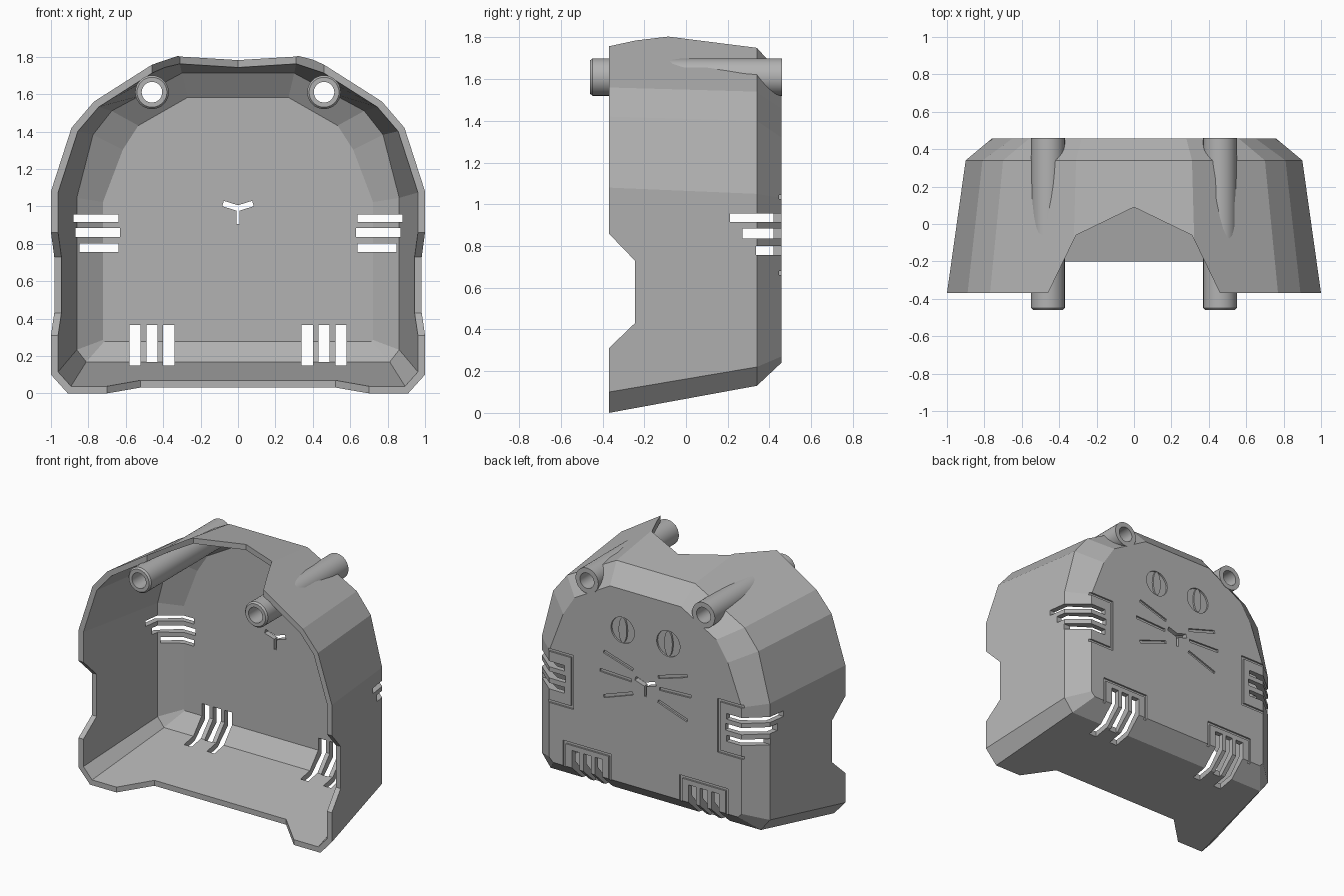
import bpy, bmesh, math
from mathutils import Vector

if "Cube" in bpy.data.objects:
    bpy.data.objects.remove(bpy.data.objects["Cube"], do_unlink=True)

grey = bpy.data.materials.new("warm_grey_plastic")
grey.use_nodes = True
COLOUR = (0.45, 0.45, 0.45, 1)
grey.diffuse_color = COLOUR
grey.node_tree.nodes["Principled BSDF"].inputs["Base Color"].default_value = COLOUR


def finish(name, bm):
    bmesh.ops.recalc_face_normals(bm, faces=bm.faces[:])
    mesh = bpy.data.meshes.new(name)
    bm.to_mesh(mesh)
    bm.free()
    mesh.materials.append(grey)
    obj = bpy.data.objects.new(name, mesh)
    bpy.context.collection.objects.link(obj)
    return obj


def prism(name, points, axis, lo, hi):
    """Convex outline extruded along an axis (0=x, 1=y, 2=z)."""
    bm = bmesh.new()
    for depth in (lo, hi):
        for p in points:
            co = list(p)
            co.insert(axis, depth)
            bm.verts.new(co)
    bmesh.ops.convex_hull(bm, input=bm.verts[:])
    bmesh.ops.dissolve_limit(bm, angle_limit=0.001, verts=bm.verts[:], edges=bm.edges[:])
    return finish(name, bm)


def rect(a0, a1, b0, b1):
    return [(a0, b0), (a1, b0), (a1, b1), (a0, b1)]


def bar(a, b, width):
    a, b = Vector(a), Vector(b)
    n = (b - a).orthogonal().normalized() * width / 2
    return [tuple(a + n), tuple(b + n), tuple(b - n), tuple(a - n)]


def disc(cx, cz, r, n=32):
    return [(cx + r * math.cos(i * math.tau / n), cz + r * math.sin(i * math.tau / n))
            for i in range(n)]


def flip(points):
    return [(-x, z) for x, z in points]


# Shell: three outer half outlines (x, z), mirrored and inset for the inner skin
FRONT = [(.91, 0), (1, .10), (1, 1.08), (.89, 1.42), (.77, 1.56), (.33, 1.84)]
MIDDLE = [(.83, .13), (.90, .22), (.90, 1.05), (.81, 1.40), (.70, 1.54), (.31, 1.75)]
BACK = [(.73, .24), (.76, .27), (.76, 1.03), (.65, 1.32), (.56, 1.46), (.28, 1.62)]
BACK_Y = 0.457
WALL = 0.038


def inset(ring, d):
    out = []
    for i, p in enumerate(ring):
        p, a, b = Vector(p), Vector(ring[i - 1]), Vector(ring[(i + 1) % len(ring)])
        u, v = (p - a).normalized(), (b - p).normalized()
        n1, n2 = Vector((-u.y, u.x)), Vector((-v.y, v.x))
        out.append(p + (n1 + n2) * d / (1 + n1.dot(n2)))
    return out


bm = bmesh.new()
rings = []
for half, y, d in ((BACK, BACK_Y, 0), (MIDDLE, .34, 0), (FRONT, -.37, 0),
                   (FRONT, -.37, WALL), (MIDDLE, .325, WALL), (BACK, .42, WALL)):
    ring = half + flip(half)[::-1]
    ring = inset(ring, d) if d else ring
    rings.append([bm.verts.new((x, y, z)) for x, z in ring])
for r1, r2 in zip(rings, rings[1:]):
    for i in range(len(r1)):
        bm.faces.new((r1[i - 1], r1[i], r2[i], r2[i - 1]))
bm.faces.new(rings[0])
bm.faces.new(rings[-1])
shell = finish("shell", bm)

cutters = []


def cut(points, axis, lo, hi, both=False):
    cutters.append(prism("cutter", points, axis, lo, hi))
    if both:
        cutters.append(prism("cutter", flip(points), axis, lo, hi))


# Rim notches: top, both sides, bottom
cut([(-.523, -.5), (-.31, -.06), (0, .09), (.31, -.06), (.523, -.5)], 2, 1.3, 2)
cut([(-.5, .185), (-.245, .43), (-.245, .73), (-.5, .995)], 0, -1.2, 1.2)
cut([(-.838, -.5), (-.52, -.2), (.52, -.2), (.838, -.5)], 2, -.1, .4)

# Paw slits through the side corners and the floor edge
for x0, z0, z1, y0 in ((.64, .915, .955, .21), (.63, .835, .883, .27), (.64, .757, .80, .335)):
    cut(rect(x0, 1.1, z0, z1), 1, y0, .6, True)
for x0, y0 in ((.34, .22), (.43, .32), (.52, .22)):
    cut(rect(x0, x0 + .06, -.1, .365), 1, y0, .6, True)

# Shallow grooves on the back: paw frames and whiskers
GROOVE = BACK_Y - 0.012
for box in ((.57, .59, .66, 1.045), (.59, 1, 1.025, 1.045), (.59, 1, .66, .68),
            (.27, .29, .1, .42), (.63, .65, .1, .42), (.29, .63, .40, .42)):
    cut(rect(*box), 1, GROOVE, .6, True)
for a, b in (((.10, 1.07), (.33, 1.14)), ((.11, .99), (.36, 1.0)), ((.10, .90), (.33, .82))):
    cut(bar(a, b, .022), 1, GROOVE, .6, True)

# Eyes, nose and the bore openings for the posts
cut(disc(.18, 1.33, .092), 1, GROOVE, .6, True)
cut(bar((0, .99), (.08, 1.015), .03), 1, .3, .6, True)
cut(bar((0, 1.0), (0, .905), .018), 1, .3, .6)
cut(disc(.46, 1.61, .072), 1, -.42, .6, True)

bpy.context.view_layer.objects.active = shell
for c in cutters:
    mod = shell.modifiers.new("cut", "BOOLEAN")
    mod.operation, mod.solver, mod.object = "DIFFERENCE", "EXACT", c
    bpy.ops.object.modifier_apply(modifier=mod.name)
    bpy.data.objects.remove(c, do_unlink=True)

# Hollow posts and slit pupils
TUBE = [(.055, -.46), (.080, -.46), (.090, -.448), (.090, .46), (.055, .46)]
for side, sx in (("left", 1), ("right", -1)):
    bm = bmesh.new()
    loops = [[bm.verts.new((x, y, z)) for x, z in disc(sx * .46, 1.61, r)] for r, y in TUBE]
    for k in range(len(loops)):
        p, q = loops[k - 1], loops[k]
        for i in range(len(p)):
            bm.faces.new((p[i - 1], p[i], q[i], q[i - 1]))
    post = finish(side + "_post", bm)
    bpy.ops.object.select_all(action="DESELECT")
    post.select_set(True)
    bpy.context.view_layer.objects.active = post
    bpy.ops.object.shade_smooth_by_angle(angle=math.radians(30))

    lens = [(sx * .18 + s * .032 * math.cos(t), 1.33 + s * .09 * math.sin(t))
            for s in (1, -1) for t in [math.radians(a) for a in range(-90, 90, 15)]]
    prism(side + "_pupil", lens, 1, GROOVE - .002, BACK_Y)
